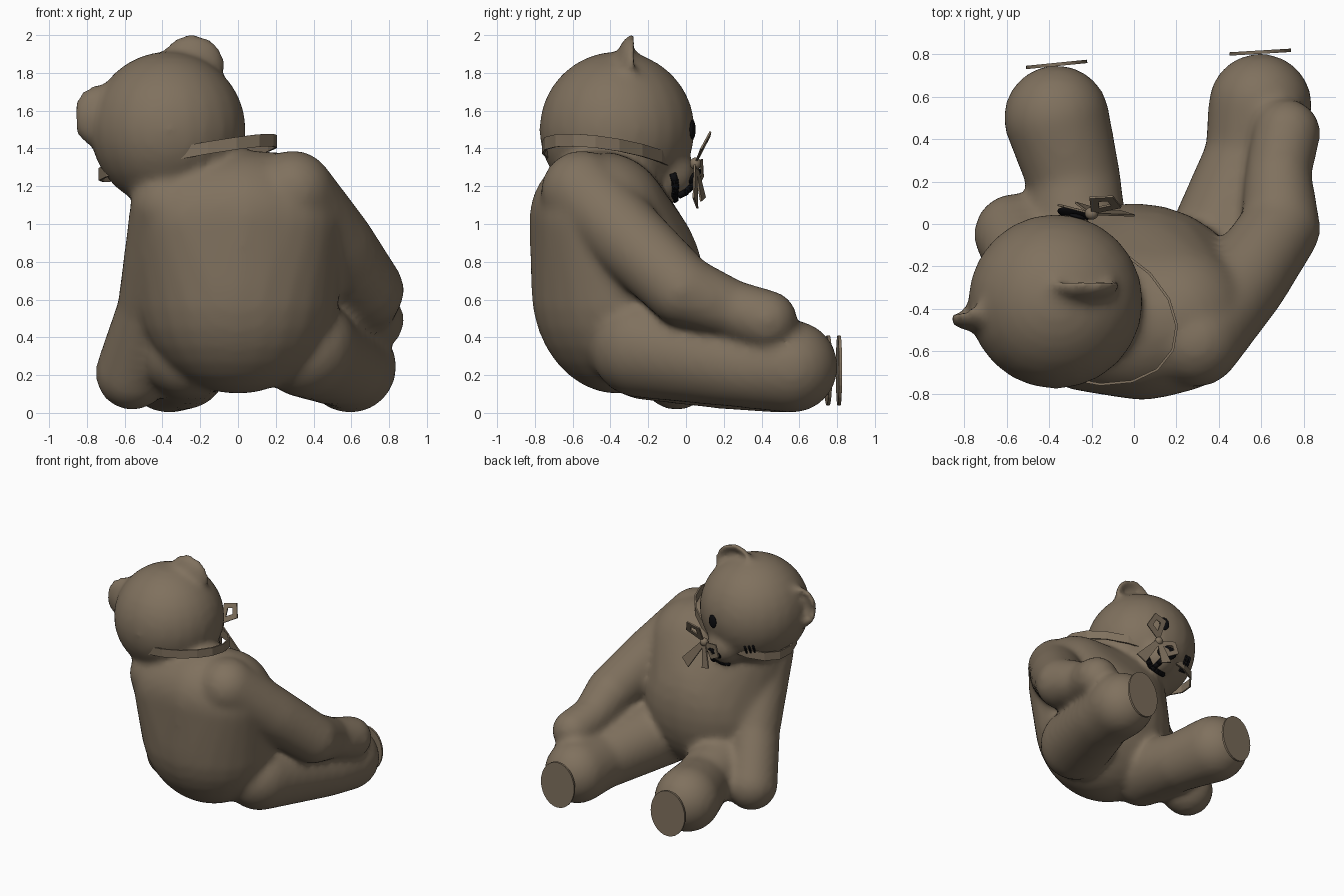
import bpy, bmesh, math
from mathutils import Vector, Matrix

if "Cube" in bpy.data.objects:
    bpy.data.objects.remove(bpy.data.objects["Cube"])


def material(name, rgb):
    m = bpy.data.materials.new(name)
    m.diffuse_color = (*rgb, 1)
    m.use_nodes = True
    m.node_tree.nodes["Principled BSDF"].inputs["Base Color"].default_value = m.diffuse_color
    return m


BROWN = material("plush brown", (0.215, 0.165, 0.112))
BLACK = material("stitch black", (0.004, 0.004, 0.005))


def make(name, bm, mat, smooth=True):
    bmesh.ops.recalc_face_normals(bm, faces=bm.faces)
    me = bpy.data.meshes.new(name)
    bm.to_mesh(me)
    bm.free()
    me.materials.append(mat)
    for p in me.polygons:
        p.use_smooth = smooth
    ob = bpy.data.objects.new(name, me)
    bpy.context.collection.objects.link(ob)
    return ob


def ball(bm, c, r, rot=None, dish=False):
    """Ellipsoid with radii r, turned by rot; dish presses its +y side hollow."""
    vs = bmesh.ops.create_uvsphere(bm, u_segments=24, v_segments=16, radius=1)["verts"]
    if dish:
        for v in vs:
            if v.co.y > 0:
                v.co.y = 0.55 - v.co.y if v.co.y > 0.55 else v.co.y * 0.4
    m = Matrix.Translation(c) @ (rot or Matrix()) @ Matrix.Diagonal((*r, 1))
    bmesh.ops.transform(bm, matrix=m, verts=vs)


def hull(bm, balls):
    """Closed convex skin around a group of ellipsoids."""
    tmp = bmesh.new()
    for c, r in balls:
        ball(tmp, c, r)
    out = bmesh.ops.convex_hull(tmp, input=tmp.verts)
    junk = {g for g in out["geom_interior"] if isinstance(g, bmesh.types.BMVert)}
    bmesh.ops.delete(tmp, geom=list(junk), context="VERTS")
    me = bpy.data.meshes.new("tmp")
    tmp.to_mesh(me)
    tmp.free()
    bm.from_mesh(me)
    bpy.data.meshes.remove(me)


def limb(bm, pts):
    for a, b in zip(pts, pts[1:]):
        hull(bm, [(p[:3], (p[3],) * 3) for p in (a, b)])


# plush body: torso, limbs, head, muzzle and ears fused into one soft skin
bm = bmesh.new()
hull(bm, [((-0.21, -0.43, 1.01), (0.36, 0.36, 0.36)),
          ((0.04, -0.47, 1.03), (0.38, 0.36, 0.36)),
          ((0.2, -0.44, 1.02), (0.36, 0.35, 0.36)),
          ((0.0, -0.36, 0.66), (0.54, 0.46, 0.56))])
LIMBS = [
    [(0.29, -0.55, 1.17, 0.22), (0.52, -0.27, 0.89, 0.205), (0.69, -0.02, 0.65, 0.19),
     (0.68, 0.24, 0.55, 0.155), (0.72, 0.43, 0.49, 0.16)],
    [(-0.37, -0.53, 1.1, 0.2), (-0.46, -0.25, 0.55, 0.18), (-0.56, -0.05, 0.21, 0.195)],
    [(0.36, -0.24, 0.35, 0.27), (0.56, 0.32, 0.25, 0.225), (0.595, 0.56, 0.245, 0.245)],
    [(-0.26, -0.22, 0.32, 0.25), (-0.28, 0.2, 0.24, 0.22), (-0.365, 0.5, 0.25, 0.25)],
]
for pts in LIMBS:
    limb(bm, pts)
HEAD, R = Vector((-0.37, -0.365, 1.5)), 0.413
MUZZLE, MR = Vector((0.07, 0.275, -0.23)), 0.14
ball(bm, HEAD, (R, R, R))
ball(bm, HEAD + MUZZLE, (MR, MR, MR))
ball(bm, (-0.24, -0.28, 1.84), (0.175, 0.09, 0.165), Matrix.Rotation(0.3, 4, "Y"), True)
ball(bm, (-0.725, -0.40, 1.57), (0.16, 0.1, 0.175), Matrix.Rotation(0.25, 4, "Z"), True)
body = make("plush_body", bm, BROWN)
rm = body.modifiers.new("fuse", "REMESH")
rm.mode = "VOXEL"
rm.voxel_size = 0.025
rm.use_smooth_shade = True
sm = body.modifiers.new("soften", "SMOOTH")
sm.factor = 0.5
sm.iterations = 10

# round foot pads
for side, c, turn in (("right", (0.595, 0.81, 0.225), 0.06), ("left", (-0.365, 0.752, 0.225), 0.1)):
    bm = bmesh.new()
    m = (Matrix.Translation(c) @ Matrix.Rotation(turn, 4, "Z") @ Matrix.Rotation(math.pi / 2, 4, "X")
         @ Matrix.Diagonal((0.145, 0.185, 1, 1)))
    bmesh.ops.create_cone(bm, cap_ends=True, segments=28, radius1=1, radius2=1, depth=0.016, matrix=m)
    make(side + "_foot_pad", bm, BROWN, False)


def on_head(d, lift=0.0):
    """Point on the head or muzzle in direction d from the head centre."""
    d = Vector(d).normalized()
    b = d.dot(MUZZLE)
    disc = b * b - MUZZLE.length_squared + MR * MR
    t = max(R, b + math.sqrt(disc)) if disc > 0 else R
    return HEAD + d * (t + lift)


def face_patch(name, d, r):
    """Thin black patch lying on the head in direction d."""
    bm = bmesh.new()
    ball(bm, on_head(d), r, Vector(d).to_track_quat("Z", "Y").to_matrix().to_4x4())
    make(name, bm, BLACK)


def thread(name, dirs, w):
    """Black stitch that follows the head surface between directions."""
    bm = bmesh.new()
    ps = []
    for a, b in zip(dirs, dirs[1:]):
        ps += [on_head(Vector(a).lerp(Vector(b), t / 4), 0.002) for t in range(5)]
    for a, b in zip(ps, ps[1:]):
        if (b - a).length > 1e-4:
            m = Matrix.Translation((a + b) / 2) @ (b - a).to_track_quat("Z", "Y").to_matrix().to_4x4()
            bmesh.ops.create_cone(bm, cap_ends=True, segments=6, radius1=w, radius2=w,
                                  depth=(b - a).length + w, matrix=m)
    make(name, bm, BLACK)


# face: one round eye, one stitched eye, nose and mouth
face_patch("round_eye", (0.10, 0.385, 0.0), (0.04, 0.052, 0.013))
for i in range(3):
    s = -0.035 + 0.035 * i
    thread("eye_stitch_%d" % (i + 1), [(-0.18 - s, 0.33, -0.15), (-0.18 - s, 0.29, -0.27)], 0.008)
face_patch("nose", (0.07, 0.33, -0.20), (0.08, 0.05, 0.016))
thread("mouth_line", [(0.07, 0.33, -0.20), (0.11, 0.28, -0.29)], 0.02)
thread("mouth_curve", [(0.19, 0.27, -0.22), (0.13, 0.26, -0.30), (0.03, 0.26, -0.32)], 0.02)


def thicken(ob, t):
    s = ob.modifiers.new("cloth", "SOLIDIFY")
    s.thickness = t
    s.offset = 0


# ribbon round the neck: a turned, tilted ellipse
bm = bmesh.new()
rings = []
N = 18
for h in (-0.033, 0.033):
    ring = []
    for i in range(N):
        a = 2 * math.pi * i / N
        p = Matrix.Rotation(-0.42, 2) @ Vector((0.49 * math.cos(a), 0.33 * math.sin(a)))
        ring.append(bm.verts.new((p.x - 0.265, p.y - 0.395, 1.35 + 0.167 * p.x - 0.1 * p.y + h)))
    rings.append(ring)
for i in range(N):
    j = (i + 1) % N
    bm.faces.new((rings[0][i], rings[0][j], rings[1][j], rings[1][i]))
thicken(make("neck_ribbon", bm, BROWN, False), 0.012)

# bow: open loops, tails and knot
KNOT = Vector((-0.2, 0.05, 1.32))


def bow_piece(name, tip, width, looped):
    bm = bmesh.new()
    d = Vector(tip) - KNOT
    w = d.cross(Vector((0.3, 1, 0))).normalized() * width
    if looped:
        mid = KNOT + d * 0.65
        outer = [KNOT, mid + w, KNOT + d, mid - w]
        c = KNOT + d * 0.6
        o = [bm.verts.new(p) for p in outer]
        n = [bm.verts.new(c + (p - c) * 0.4) for p in outer]
        for i in range(4):
            j = (i + 1) % 4
            bm.faces.new((o[i], o[j], n[j], n[i]))
    else:
        ends = (KNOT - w * 0.4, KNOT + w * 0.4, KNOT + d + w, KNOT + d - w)
        bm.faces.new([bm.verts.new(p) for p in ends])
    thicken(make(name, bm, BROWN, False), 0.01)


bow_piece("bow_loop_upper", (-0.1, 0.13, 1.49), 0.085, True)
bow_piece("bow_loop_lower", (-0.36, 0.09, 1.25), 0.075, True)
bow_piece("bow_tail_long", (-0.03, 0.05, 1.11), 0.045, False)
bow_piece("bow_tail_short", (-0.24, 0.09, 1.13), 0.04, False)
bm = bmesh.new()
ball(bm, KNOT, (0.032, 0.03, 0.032))
make("bow_knot", bm, BROWN)
